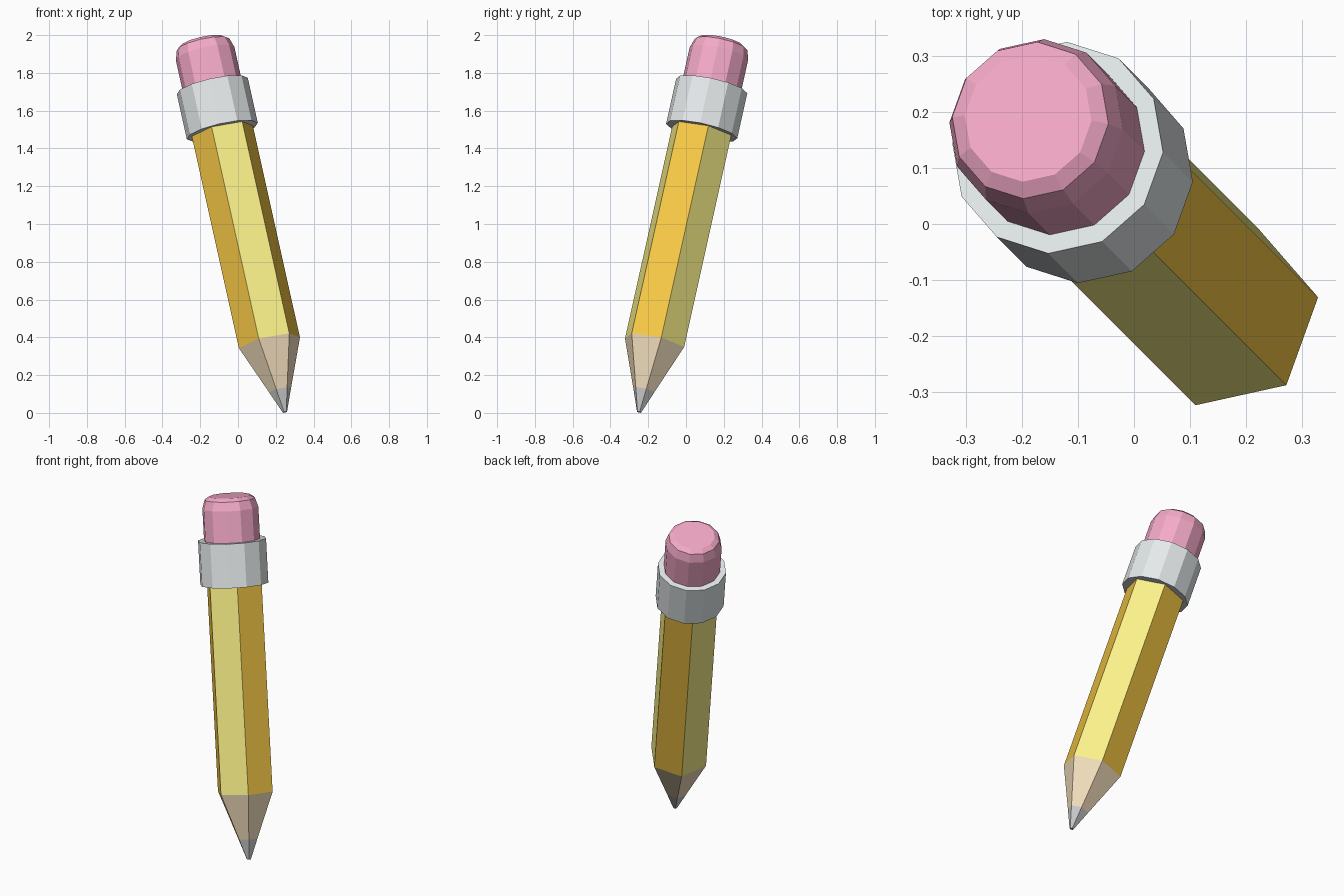
import bpy, bmesh
from math import radians, sin, cos, pi, sqrt
from mathutils import Matrix, Vector

if "Cube" in bpy.data.objects:
    bpy.data.objects.remove(bpy.data.objects["Cube"])

# Pencil frame: origin at the tip, local z along the leaning axis
TILT = radians(17.46)
lean = Vector((1, -1, 0)) / sqrt(2)
side = Vector((1, 1, 0)) / sqrt(2)
up = Vector((0, 0, 1))
e1 = lean * cos(TILT) + up * sin(TILT)
axis = up * cos(TILT) - lean * sin(TILT)
FRAME = Matrix((e1, side, axis)).transposed().to_4x4()
FRAME.translation = (0.248, -0.248, 0.004)


def material(name, rgb):
    m = bpy.data.materials.new(name)
    m.diffuse_color = (*rgb, 1)
    m.use_nodes = True
    m.node_tree.nodes["Principled BSDF"].inputs["Base Color"].default_value = m.diffuse_color
    return m


def lathe(name, profile, sides, angle, mats):
    """Flat-faced closed solid from (radius, height) rings; materials cycle per side."""
    bm = bmesh.new()
    rings = []
    for r, h in profile:
        ring = []
        for i in range(sides):
            a = radians(angle) + 2 * pi * i / sides
            ring.append(bm.verts.new((r * cos(a), r * sin(a), h)))
        rings.append(ring)
    for low, high in zip(rings, rings[1:]):
        for i in range(sides):
            j = (i + 1) % sides
            f = bm.faces.new((low[i], low[j], high[j], high[i]))
            f.material_index = i % len(mats)
    bm.faces.new(rings[0][::-1])
    bm.faces.new(rings[-1])
    mesh = bpy.data.meshes.new(name)
    bm.to_mesh(mesh)
    bm.free()
    for m in mats:
        mesh.materials.append(m)
    ob = bpy.data.objects.new(name, mesh)
    ob.matrix_world = FRAME
    bpy.context.collection.objects.link(ob)
    return ob


yellow = material("yellow_paint", (0.96, 0.88, 0.25))
orange = material("orange_paint", (0.95, 0.59, 0.06))
wood = material("wood", (0.92, 0.75, 0.52))
graphite = material("graphite", (0.55, 0.55, 0.55))
metal = material("metal", (0.78, 0.82, 0.83))
pink = material("pink_rubber", (0.91, 0.40, 0.58))

HEX = -3.8          # twist of the six-sided barrel
ROUND = HEX + 15    # twist of the twelve-sided end parts

# Sharpened end
lathe("lead_tip", [(0.012, 0), (0.060, 0.12)], 6, HEX, [graphite])
lathe("wood_cone", [(0.060, 0.12), (0.168, 0.385)], 6, HEX, [wood])
# Barrel with alternating painted sides
lathe("barrel", [(0.168, 0.385), (0.168, 1.70)], 6, HEX, [orange, yellow])
# Metal band and eraser
lathe("ferrule", [(0.193, 1.56), (0.193, 1.81)], 12, ROUND, [metal])
lathe("eraser", [(0.159, 1.75), (0.159, 1.99), (0.143, 2.04), (0.116, 2.058)],
      12, ROUND, [pink])
